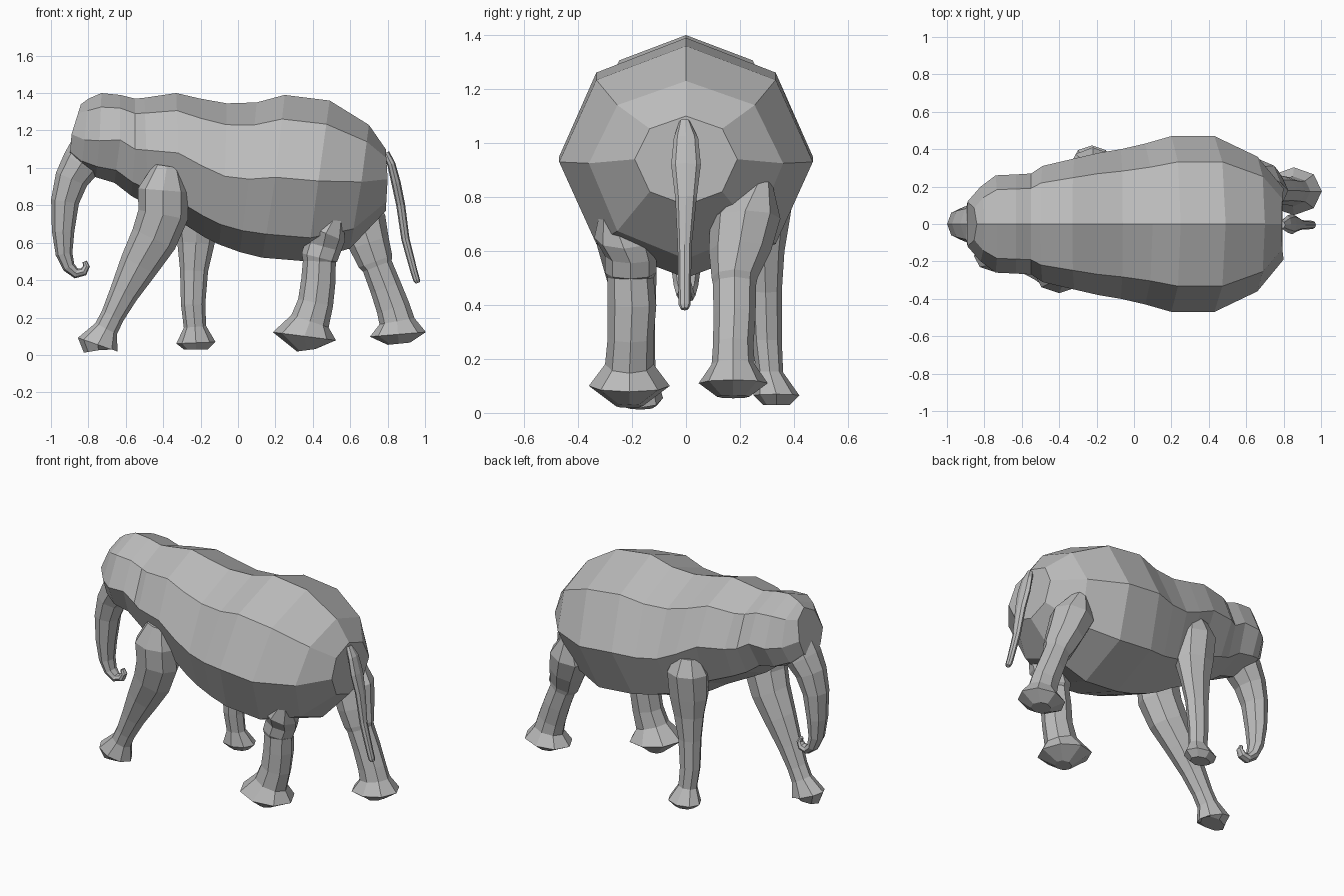
import bpy, bmesh, math
from mathutils import Vector

grey = bpy.data.materials.new("elephant_grey")
grey.diffuse_color = (0.5, 0.5, 0.5, 1)
SIDES = 8


def loft(name, rings):
    """Skin a list of closed rings and cap both ends."""
    bm = bmesh.new()
    vs = [[bm.verts.new(p) for p in r] for r in rings]
    n = len(rings[0])
    for a, b in zip(vs, vs[1:]):
        for i in range(n):
            j = (i + 1) % n
            bm.faces.new((a[i], a[j], b[j], b[i]))
    bm.faces.new(vs[0][::-1])
    bm.faces.new(vs[-1])
    bmesh.ops.recalc_face_normals(bm, faces=bm.faces)
    me = bpy.data.meshes.new(name)
    bm.to_mesh(me)
    bm.free()
    me.materials.append(grey)
    ob = bpy.data.objects.new(name, me)
    bpy.context.collection.objects.link(ob)
    return ob


def tube(name, path):
    """Path points are x, y, z, radius in the side plane, radius across y."""
    pts = [Vector(p[:3]) for p in path]
    rings = []
    across = Vector((0, 1, 0))
    for i, p in enumerate(pts):
        t = pts[min(i + 1, len(pts) - 1)] - pts[max(i - 1, 0)]
        t.y = 0
        u = across.cross(t.normalized())
        r, ry = path[i][3:]
        rings.append([p + u * r * math.cos(a) + across * ry * math.sin(a)
                      for a in [2 * math.pi * k / SIDES for k in range(SIDES)]])
    return loft(name, rings)


# Body and head: x top, z top, x side, z side, x bottom, z bottom, half width
stations = [
    (-.84, 1.34, -.89, 1.18, -.90, 1.05, .12),
    (-.80, 1.37, -.82, 1.15, -.84, 0.99, .20),
    (-.73, 1.40, -.74, 1.145, -.76, 0.95, .26),
    (-.63, 1.39, -.63, 1.15, -.66, 0.92, .265),
    (-.55, 1.37, -.55, 1.10, -.57, 0.85, .27),
    (-.50, 1.375, -.49, 1.095, -.48, 0.80, .31),
    (-.33, 1.40, -.32, 1.08, -.29, 0.70, .35),
    (-.20, 1.37, -.19, 1.01, -.18, 0.63, .38),
    (-.06, 1.345, -.07, 0.955, -.10, 0.59, .40),
    (0.10, 1.35, 0.06, 0.94, 0.01, 0.55, .43),
    (0.25, 1.39, 0.20, 0.95, 0.13, 0.52, .47),
    (0.49, 1.36, 0.43, 0.93, 0.37, 0.50, .47),
    (0.70, 1.23, 0.66, 0.925, 0.60, 0.57, .36),
    (0.79, 1.10, 0.80, 0.94, 0.79, 0.77, .19),
]
rings = []
for xt, zt, xs, zs, xb, zb, w in stations:
    ring = []
    for k in range(SIDES):
        a = 2 * math.pi * k / SIDES
        c = math.cos(a)
        ex, ez = (xt, zt) if c > 0 else (xb, zb)
        ring.append((xs + (ex - xs) * abs(c), w * math.sin(a), zs + (ez - zs) * abs(c)))
    rings.append(ring)
loft("body_and_head", rings)

# Trunk with curled tip
tube("trunk", [
    (-.79, 0, 1.10, .11, .12), (-.84, 0, 1.02, .105, .115), (-.89, 0, .94, .09, .10),
    (-.925, 0, .82, .075, .085), (-.935, 0, .66, .06, .07), (-.93, 0, .54, .045, .055),
    (-.905, 0, .47, .034, .045), (-.865, 0, .435, .027, .035), (-.825, 0, .445, .023, .03),
    (-.81, 0, .475, .018, .022), (-.82, 0, .50, .012, .014)])

# Tail
tube("tail", [
    (.79, -.005, 1.08, .02, .02), (.82, 0, 1.02, .022, .045), (.845, 0, .92, .025, .055),
    (.87, 0, .80, .024, .04), (.895, -.005, .62, .022, .026), (.94, -.005, .45, .019, .023),
    (.955, -.005, .40, .018, .022), (.962, -.005, .385, .012, .014)])

# Front leg striding forward
tube("front_leg_near", [
    (-.38, -.27, 1.01, .07, .05), (-.40, -.26, .88, .135, .11), (-.40, -.24, .75, .135, .12),
    (-.45, -.22, .62, .125, .11), (-.53, -.20, .48, .105, .09), (-.61, -.185, .33, .078, .07),
    (-.67, -.175, .21, .063, .06), (-.705, -.17, .14, .065, .06),
    (-.75, -.17, .055, .112, .085), (-.745, -.17, .025, .08, .06)])

# Front leg standing
tube("front_leg_far", [
    (-.22, .30, .98, .08, .06), (-.22, .29, .88, .13, .12), (-.22, .285, .72, .125, .10),
    (-.225, .29, .60, .10, .075), (-.235, .295, .45, .075, .06), (-.24, .30, .27, .065, .055),
    (-.23, .31, .15, .06, .05), (-.225, .335, .065, .105, .085), (-.225, .335, .03, .065, .05)])

# Rear leg standing, with knee cuff
tube("rear_leg_near", [
    (.52, -.27, .74, .05, .05), (.47, -.23, .65, .11, .11), (.455, -.205, .58, .10, .095),
    (.435, -.205, .52, .097, .095), (.435, -.205, .50, .088, .085), (.43, -.20, .40, .092, .09),
    (.415, -.205, .28, .095, .085), (.385, -.21, .18, .105, .09),
    (.355, -.21, .10, .17, .15), (.365, -.21, .025, .05, .05)])

# Rear leg pushing back, with knee cuff
tube("rear_leg_far", [
    (.64, .27, .85, .05, .05), (.66, .22, .72, .13, .13), (.70, .20, .60, .11, .115),
    (.735, .18, .50, .095, .085), (.745, .18, .475, .082, .08), (.79, .18, .36, .085, .078),
    (.83, .175, .25, .09, .075), (.85, .175, .18, .095, .08),
    (.855, .175, .11, .15, .128), (.86, .175, .06, .06, .06)])
